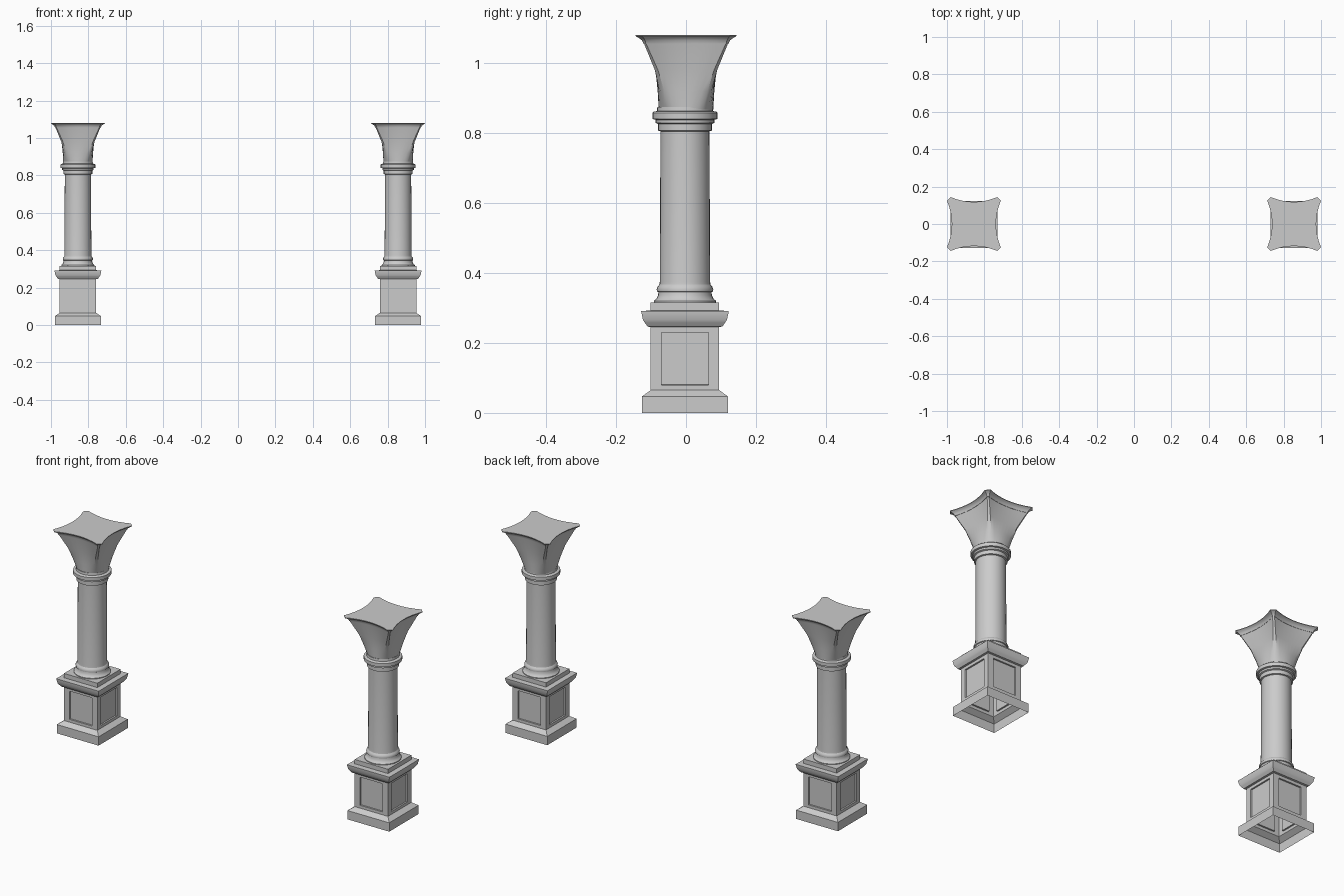
import bpy, bmesh
from math import sin, cos, pi, radians
from mathutils import Vector

cube = bpy.data.objects.get("Cube")
if cube:
    bpy.data.objects.remove(cube)

stone = bpy.data.materials.new("grey stone")
stone.use_nodes = True
GREY = (0.6, 0.6, 0.6, 1)
stone.diffuse_color = GREY
stone.node_tree.nodes["Principled BSDF"].inputs["Base Color"].default_value = GREY

SPACING = 0.856   # distance of each column from the centre
SHIFT = -0.003    # pedestal and shaft sit slightly forward of the capital


def loft(bm, rings, cap_bottom=False, cap_top=True):
    """Skin a stack of equal-length rings; returns the list of face bands."""
    loops = [[bm.verts.new(p) for p in ring] for ring in rings]
    n = len(loops[0])
    bands = [[bm.faces.new((a[i], a[(i + 1) % n], b[(i + 1) % n], b[i]))
              for i in range(n)] for a, b in zip(loops, loops[1:])]
    if cap_bottom:
        bm.faces.new(loops[0][::-1])
    if cap_top:
        bm.faces.new(loops[-1])
    return bands


def square(half, z):
    return [(x * half, y * half, z) for x, y in ((-1, -1), (1, -1), (1, 1), (-1, 1))]


def circle(r, z, n=32):
    return [(r * cos(2 * pi * i / n), r * sin(2 * pi * i / n), z) for i in range(n)]


def bowed(end, mid, corner, z, n=8):
    """Four bowed sides joined by short chamfers."""
    pts = []
    for q in range(4):
        c, s = cos(q * pi / 2), sin(q * pi / 2)
        for i in range(n + 1):
            t = 2 * i / n - 1
            x, y = t * end, -(mid + (corner - mid) * t * t)
            pts.append((x * c - y * s, x * s + y * c, z))
    return pts


def finish(bm, name, y):
    """Turn the bmesh into a pair of matching parts, one per column."""
    bm.normal_update()
    mesh = bpy.data.meshes.new(name)
    bm.to_mesh(mesh)
    bm.free()
    mesh.materials.append(stone)
    for side, x in (("right", -SPACING), ("left", SPACING)):
        ob = bpy.data.objects.new(f"{side}_{name}", mesh)
        ob.location = (x, y, 0)
        bpy.context.collection.objects.link(ob)
    bpy.ops.object.select_all(action="DESELECT")
    ob.select_set(True)
    bpy.context.view_layer.objects.active = ob
    bpy.ops.object.shade_smooth_by_angle(angle=radians(32))


# Pedestal: hollow foot, die, cornice and plinth
bm = bmesh.new()
bands = loft(bm, [square(h, z) for h, z in (
    (0.123, 0), (0.123, 0.047), (0.098, 0.065), (0.098, 0.245), (0.107, 0.247),
    (0.115, 0.258), (0.12, 0.266), (0.125, 0.289), (0.125, 0.291), (0.098, 0.293),
    (0.098, 0.316))])

# Sunken panel on each side of the die
bm.normal_update()
panels = bands[2]
bmesh.ops.inset_individual(bm, faces=panels, thickness=0.0215)
for f in panels:
    across = f.normal.cross(Vector((0, 0, 1)))
    for v in f.verts:
        v.co -= across * v.co.dot(across) * 0.19
bmesh.ops.inset_individual(bm, faces=panels, thickness=0.0005, depth=-0.008)
finish(bm, "pedestal", SHIFT)

# Shaft with its moulded base and neck rings
bm = bmesh.new()
loft(bm, [circle(r, z) for r, z in (
    (0.089, 0.316), (0.089, 0.32), (0.082, 0.326), (0.077, 0.336), (0.076, 0.345),
    (0.08, 0.347), (0.081, 0.354), (0.078, 0.361), (0.073, 0.367), (0.072, 0.375),
    (0.07, 0.805), (0.077, 0.807), (0.077, 0.826), (0.084, 0.829), (0.084, 0.838),
    (0.093, 0.84), (0.093, 0.858), (0.09, 0.861), (0.08, 0.863), (0.079, 0.875))])
finish(bm, "shaft", SHIFT)

# Capital: flared bell with corner facets
bm = bmesh.new()
loft(bm, [bowed(*ring) for ring in (
    (0.048, 0.078, 0.0615, 0.868), (0.062, 0.081, 0.073, 0.92),
    (0.08, 0.087, 0.089, 0.98), (0.115, 0.103, 0.121, 1.058))], cap_bottom=True)
finish(bm, "capital_bell", 0)

# Thin curved slab on top
bm = bmesh.new()
loft(bm, [bowed(*ring) for ring in (
    (0.115, 0.104, 0.122, 1.056), (0.117, 0.106, 0.126, 1.065),
    (0.121, 0.111, 0.135, 1.072), (0.125, 0.118, 0.144, 1.077),
    (0.125, 0.118, 0.144, 1.08))], cap_bottom=True)
finish(bm, "capital_slab", 0)
